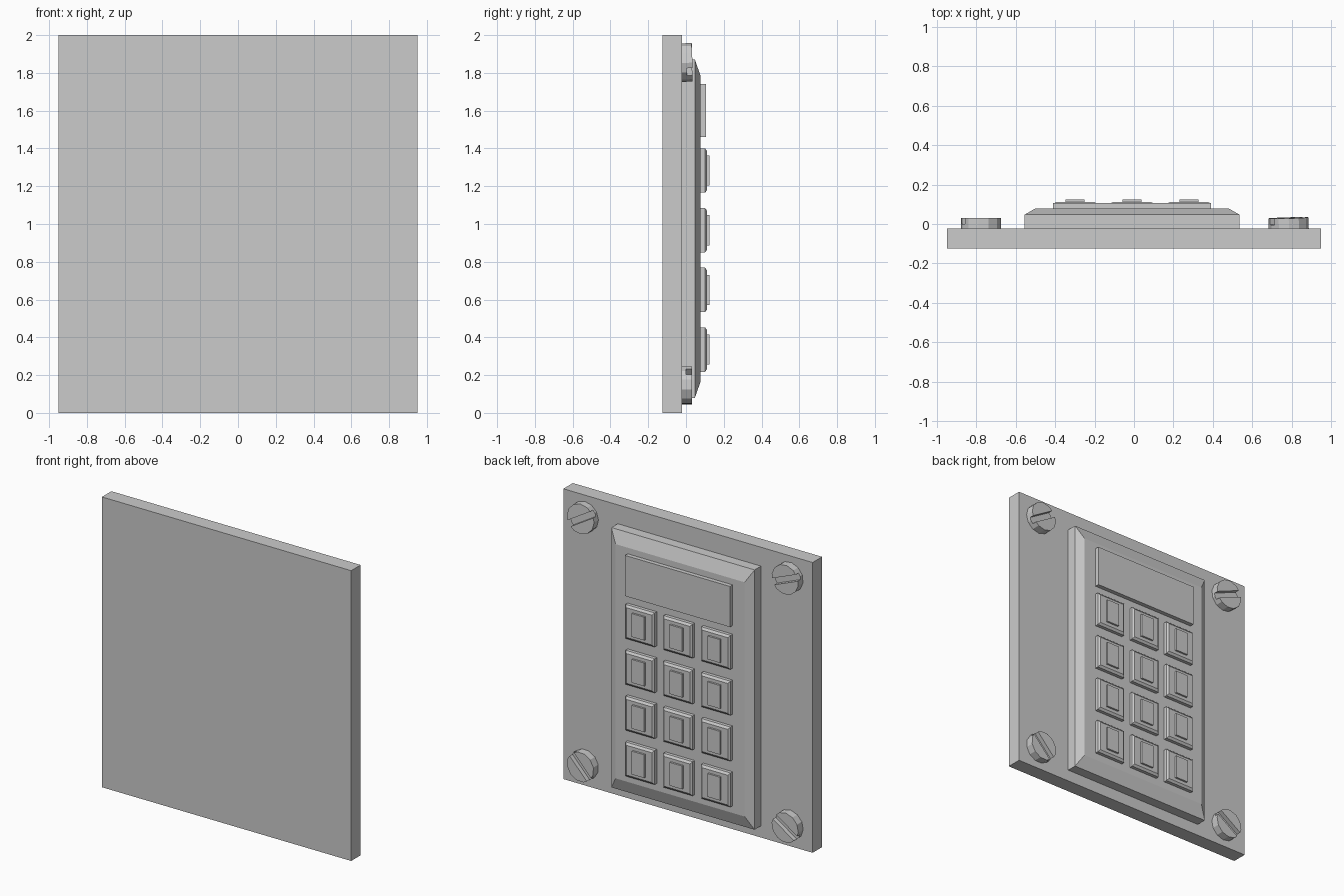
import bpy, bmesh, math
from mathutils import Matrix

if "Cube" in bpy.data.objects:
    bpy.data.objects.remove(bpy.data.objects["Cube"])


def finish(name, bm):
    bmesh.ops.recalc_face_normals(bm, faces=bm.faces)
    me = bpy.data.meshes.new(name)
    bm.to_mesh(me)
    bm.free()
    ob = bpy.data.objects.new(name, me)
    bpy.context.collection.objects.link(ob)
    return ob


def loft(bm, rings):
    """Closed solid through equal-length rings of 3D points."""
    rows = [[bm.verts.new(p) for p in r] for r in rings]
    n = len(rows[0])
    for a, b in zip(rows, rows[1:]):
        for i in range(n):
            j = (i + 1) % n
            bm.faces.new((a[i], a[j], b[j], b[i]))
    bm.faces.new(rows[0])
    bm.faces.new(rows[-1])


def block(name, cx, cz, w, h, levels):
    """Stepped box along y; each level is (y, x inset, z inset)."""
    bm = bmesh.new()
    loft(bm, [[(cx + sx * (w / 2 - ix), y, cz + sz * (h / 2 - iz))
               for sx, sz in ((-1, -1), (1, -1), (1, 1), (-1, 1))]
              for y, ix, iz in levels])
    return finish(name, bm)


def screw(name, x, z, angle, tilt_x=0.0, tilt_z=0.0, r=0.102, sides=12):
    """Slotted head: a low disc with two half discs on top."""
    slot, floor, top = 0.022, 0.0, 0.031
    bm = bmesh.new()
    disc = [(r * math.cos(2 * math.pi * i / sides), r * math.sin(2 * math.pi * i / sides))
            for i in range(sides)]
    loft(bm, [[(u, y, v) for u, v in disc] for y in (-0.035, floor)])
    edge = r - slot * math.tan(math.pi / sides)
    half = [(edge, slot)] + disc[1:sides // 2] + [(-edge, slot)]
    for s in (1, -1):
        loft(bm, [[(u, y, s * v) for u, v in half] for y in (floor, top)])
    ob = finish(name, bm)
    ob.matrix_world = (Matrix.Translation((x, 0, z)) @ Matrix.Rotation(tilt_x, 4, 'X')
                       @ Matrix.Rotation(tilt_z, 4, 'Z')
                       @ Matrix.Rotation(math.radians(angle), 4, 'Y'))
    return ob


CX = -0.01

# Wall plate
block("wall_plate", 0, 1.0, 1.9, 2.0, [(-0.125, 0, 0), (-0.022, 0, 0)])

# Raised housing with a chamfered rim
block("keypad_housing", CX, 0.975, 1.092, 1.79,
      [(-0.022, 0, 0), (0.047, 0, 0), (0.078, 0.054, 0.088)])

# Display panel
block("display", CX, 1.6, 0.8, 0.28, [(0.07, 0, 0), (0.107, 0, 0)])

# Chamfered keys, each with a plain raised pad
for row in range(4):
    for col in range(3):
        x, z = CX + (1 - col) * 0.289, 1.283 - row * 0.316
        block(f"key_{row}_{col}", x, z, 0.222, 0.235,
              [(0.07, 0, 0), (0.101, 0, 0), (0.112, 0.013, 0.015)])
        block(f"key_pad_{row}_{col}", x, z, 0.095, 0.16,
              [(0.108, 0, 0), (0.125, 0, 0)])

# Corner screws
screw("screw_top_a", 0.784, 1.855, 31, tilt_x=0.03, tilt_z=0.03)
screw("screw_top_b", -0.776, 1.855, 22)
screw("screw_bottom_a", 0.784, 0.147, -47)
screw("screw_bottom_b", -0.776, 0.147, -34)
